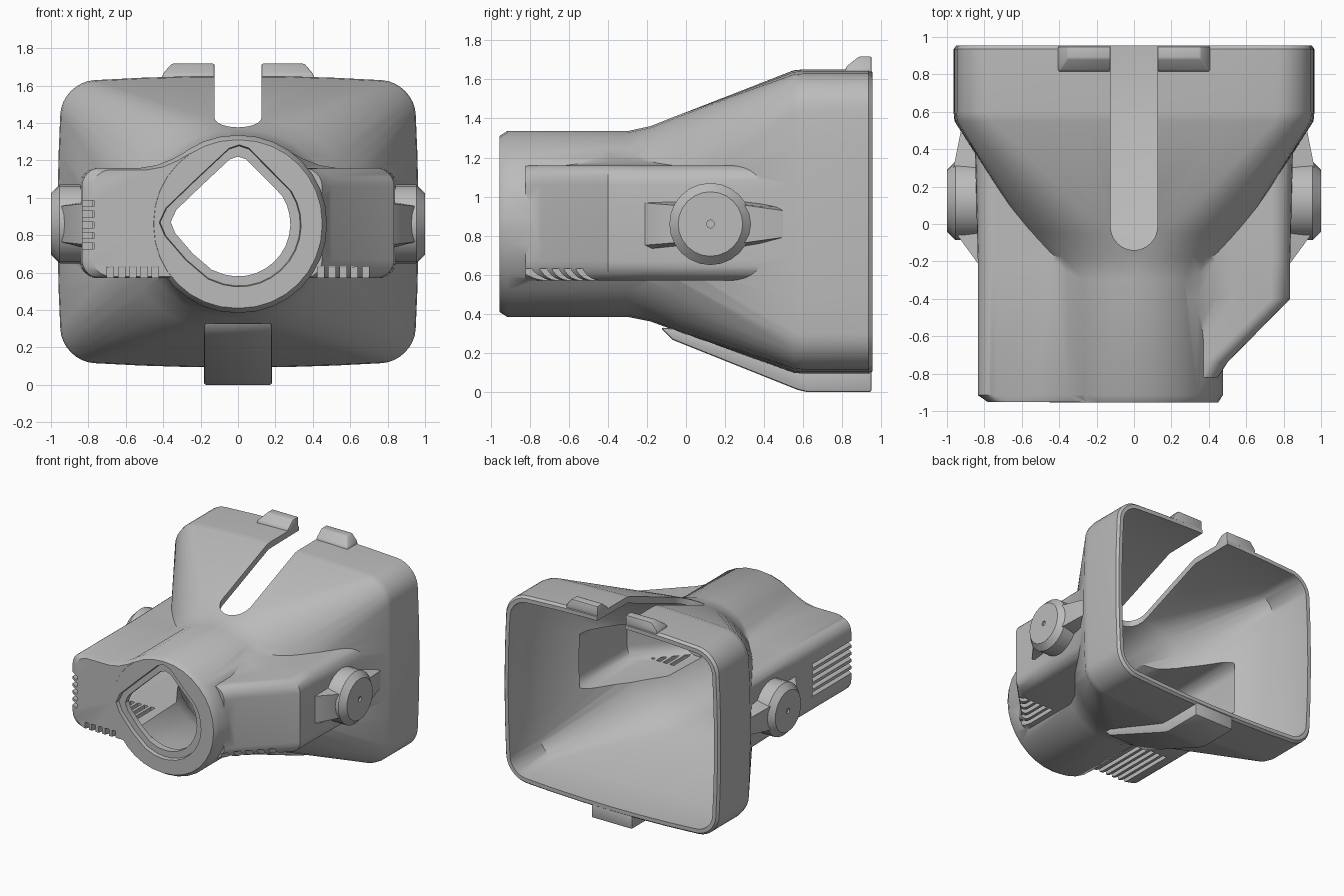
import bpy, bmesh, math
from mathutils import Vector

cube = bpy.data.objects.get("Cube")
if cube:
    bpy.data.objects.remove(cube, do_unlink=True)

grey = bpy.data.materials.new("plain grey")
grey.use_nodes = True
grey.diffuse_color = (0.5, 0.5, 0.5, 1)
grey.node_tree.nodes["Principled BSDF"].inputs["Base Color"].default_value = (0.5, 0.5, 0.5, 1)
ZC = 0.86


def finish(name, bm):
    bmesh.ops.recalc_face_normals(bm, faces=bm.faces)
    mesh = bpy.data.meshes.new(name)
    bm.to_mesh(mesh)
    bm.free()
    mesh.materials.append(grey)
    ob = bpy.data.objects.new(name, mesh)
    bpy.context.collection.objects.link(ob)
    return ob


def loft(name, rings):
    """Closed skin through rings of equal point count."""
    bm = bmesh.new()
    rows = [[bm.verts.new(p) for p in ring] for ring in rings]
    n = len(rows[0])
    for a, b in zip(rows, rows[1:]):
        for i in range(n):
            j = (i + 1) % n
            bm.faces.new((a[i], a[j], b[j], b[i]))
    bm.faces.new(rows[0])
    bm.faces.new(rows[-1])
    return finish(name, bm)


def activate(ob):
    bpy.ops.object.select_all(action='DESELECT')
    ob.select_set(True)
    bpy.context.view_layer.objects.active = ob


def combine(target, other, op):
    mod = target.modifiers.new("combine", 'BOOLEAN')
    mod.operation, mod.solver, mod.object = op, 'EXACT', other
    activate(target)
    bpy.ops.object.modifier_apply(modifier=mod.name)
    bpy.data.objects.remove(other, do_unlink=True)


def smooth(ob, bevel=0):
    activate(ob)
    if bevel:
        mod = ob.modifiers.new("bevel", 'BEVEL')
        mod.width, mod.segments = bevel, 2
        bpy.ops.object.modifier_apply(modifier=mod.name)
    bpy.ops.object.shade_smooth_by_angle(angle=math.radians(35))


def hood_ring(y, hw, hh, r, bulge=0):
    """Rounded rectangle with slightly bowed sides."""
    zc = ZC + 0.0125 * max(0, (hw - 0.475) / 0.465)
    pts = []
    corners = [(1, 1), (-1, 1), (-1, -1), (1, -1)]
    for k, (sx, sz) in enumerate(corners):
        arc = []
        for i in range(9):
            a = math.pi / 2 * (k + i / 8)
            arc.append(Vector((sx * (hw - r) + r * math.cos(a), sz * (hh - r) + r * math.sin(a))))
        nx, nz = corners[(k + 1) % 4]
        a = math.pi / 2 * (k + 1)
        end = Vector((nx * (hw - r) + r * math.cos(a), nz * (hh - r) + r * math.sin(a)))
        pts += arc + [arc[-1].lerp(end, i / 6) for i in range(1, 6)]
    return [(u + bulge * u / hw * (1 - (v / hh) ** 2), y,
             zc + v + 1.4 * bulge * v / hh * (1 - (u / hw) ** 2)) for u, v in pts]


def wing_ring(side, y, xe, inset=0, flare=1):
    """Half section of a wing, blending upwards into the barrel."""
    zb, zt, r = 0.57 + inset, 1.16 - inset, 0.1
    xe -= inset
    w = xe - r
    pts = [(0, zb), (w, zb)]
    for cz, start in ((zb + r, -90), (zt - r, 0)):
        for i in range(1 if start else 0, 7):
            a = math.radians(start + 15 * i)
            pts.append((w + r * math.cos(a), cz + r * math.sin(a)))
    pts += [(w * k, zt + flare * h) for k, h in
            ((0.71, 0), (0.59, 0.015), (0.47, 0.05), (0.37, 0.09), (0, 0.09))]
    return [(side * x, y, z) for x, z in pts]


# Barrel and flared hood as one skin
shell = loft("housing_shell", [
    hood_ring(-0.955, 0.45, 0.45, 0.44), hood_ring(-0.915, 0.475, 0.475, 0.465),
    hood_ring(-0.3, 0.475, 0.475, 0.465), hood_ring(-0.18, 0.51, 0.50, 0.46),
    hood_ring(-0.05, 0.58, 0.55, 0.43), hood_ring(0.55, 0.935, 0.74, 0.18, 0.025),
    hood_ring(0.6, 0.94, 0.745, 0.17, 0.025), hood_ring(0.935, 0.94, 0.745, 0.17, 0.025),
    hood_ring(0.955, 0.925, 0.73, 0.16, 0.025)])

# Right wing runs to the front, left wing is cut back at an angle
combine(shell, loft("right_wing", [
    wing_ring(-1, -0.953, 0.79, 0.01), wing_ring(-1, -0.915, 0.835),
    wing_ring(-1, -0.2, 0.835), wing_ring(-1, 0.4, 0.85)]), 'UNION')
combine(shell, loft("left_wing", [
    wing_ring(1, -0.82, 0.45, 0, 0), wing_ring(1, -0.74, 0.5, 0, 0.3),
    wing_ring(1, -0.40, 0.835), wing_ring(1, -0.2, 0.835), wing_ring(1, 0.4, 0.85)]), 'UNION')

# Hollow interior
combine(shell, loft("hood_cavity", [
    hood_ring(-0.87, 0.40, 0.40, 0.39), hood_ring(-0.28, 0.42, 0.42, 0.41),
    hood_ring(-0.03, 0.535, 0.505, 0.4), hood_ring(0.57, 0.89, 0.695, 0.13, 0.025),
    hood_ring(1.0, 0.895, 0.70, 0.13, 0.025)]), 'DIFFERENCE')
combine(shell, loft("right_wing_cavity", [
    wing_ring(-1, -0.88, 0.835, 0.057), wing_ring(-1, 0.3, 0.835, 0.057)]), 'DIFFERENCE')
combine(shell, loft("left_wing_cavity", [
    wing_ring(1, -0.68, 0.54, 0.057, 0), wing_ring(1, -0.36, 0.835, 0.057),
    wing_ring(1, 0.3, 0.835, 0.057)]), 'DIFFERENCE')

# Front opening: round at lower left, drawn out to the top and right side
opening = [(0.045, 1.205), (0, 1.22), (-0.045, 1.205), (-0.2, 1.06), (-0.33, 0.935),
           (-0.36, 0.87), (-0.335, 0.81), (-0.24, 0.7), (-0.14, 0.615)]
for i in range(13):
    a = math.radians(-105 + 11.5 * i)
    opening.append((0.28 * math.cos(a), ZC + 0.28 * math.sin(a)))


def opening_ring(y, s):
    return [(-0.03 + s * (x + 0.03), y, 0.88 + s * (z - 0.88)) for x, z in opening]


combine(shell, loft("rim_step", [opening_ring(-1, 1.21), opening_ring(-0.925, 1.17)]), 'DIFFERENCE')
combine(shell, loft("bore", [opening_ring(-1, 1), opening_ring(-0.8, 1)]), 'DIFFERENCE')

# Long slot in the top with a rounded front end
slot = [(0.125, 1.1), (-0.125, 1.1)]
for i in range(13):
    a = math.pi * (1 + i / 12)
    slot.append((0.125 * math.cos(a), -0.015 + 0.125 * math.sin(a)))
combine(shell, loft("top_slot", [[(x, y, z) for x, y in slot] for z in (1.0, 1.9)]), 'DIFFERENCE')

# Vent slits under both wings and in the end of the right wing
bm = bmesh.new()


def add_box(lo, hi):
    lo, hi = Vector(lo), Vector(hi)
    for v in bmesh.ops.create_cube(bm, size=1)["verts"]:
        v.co = Vector((lo[i] + (v.co[i] + 0.5) * (hi[i] - lo[i]) for i in range(3)))


for i in range(5):
    x, z = 0.425 + 0.06 * i, 0.725 + 0.057 * i
    add_box((x, -0.9, 0.5), (x + 0.035, -0.45, 0.632))
    add_box((-x - 0.035, -1, 0.5), (-x, -0.45, 0.632))
    add_box((-0.9, -1, z), (-0.77, -0.42, z + 0.033))
combine(shell, finish("vent_slits", bm), 'DIFFERENCE')
smooth(shell)

# Pivot bosses on reinforcing blocks, mirrored
for side, word in ((1, "left"), (-1, "right")):
    rings = []
    for r, x in ((0.21, 0.82), (0.21, 0.955), (0.165, 1.0), (0.02, 1.0), (0.02, 0.985)):
        rings.append([(side * x, 0.125 + r * math.cos(math.tau * i / 24),
                       ZC + r * math.sin(math.tau * i / 24)) for i in range(24)])
    smooth(loft(word + "_pivot_boss", rings))
    rings = []
    for y, x, h in ((-0.21, 0.835, 0.135), (-0.06, 0.945, 0.12), (0.3, 0.965, 0.12), (0.5, 0.925, 0.085)):
        x_in = 0.80 if y < 0.4 else 0.89
        rings.append([(side * a, y, ZC + b) for a, b in ((x_in, -h), (x, -h * 0.8), (x, h * 0.8), (x_in, h))])
    smooth(loft(word + "_boss_block", rings))

    # Raised catch beside the slot
    rings = []
    for z, outer, front in ((1.63, 0.41, 0.81), (1.665, 0.40, 0.82), (1.717, 0.355, 0.885)):
        rings.append([(side * a, b, z) for a, b in ((0.125, front), (outer, front), (outer, 0.95), (0.125, 0.95))])
    smooth(loft(word + "_top_catch", rings), 0.008)

# Keel under the hood
keel = [(-0.13, 0.33), (-0.07, 0.268), (0.57, 0.012), (0.62, 0), (0.95, 0), (0.95, 0.12), (0.57, 0.12), (-0.05, 0.325)]
smooth(loft("bottom_keel", [[(x, y, z) for y, z in keel] for x in (-0.182, 0.182)]), 0.012)
